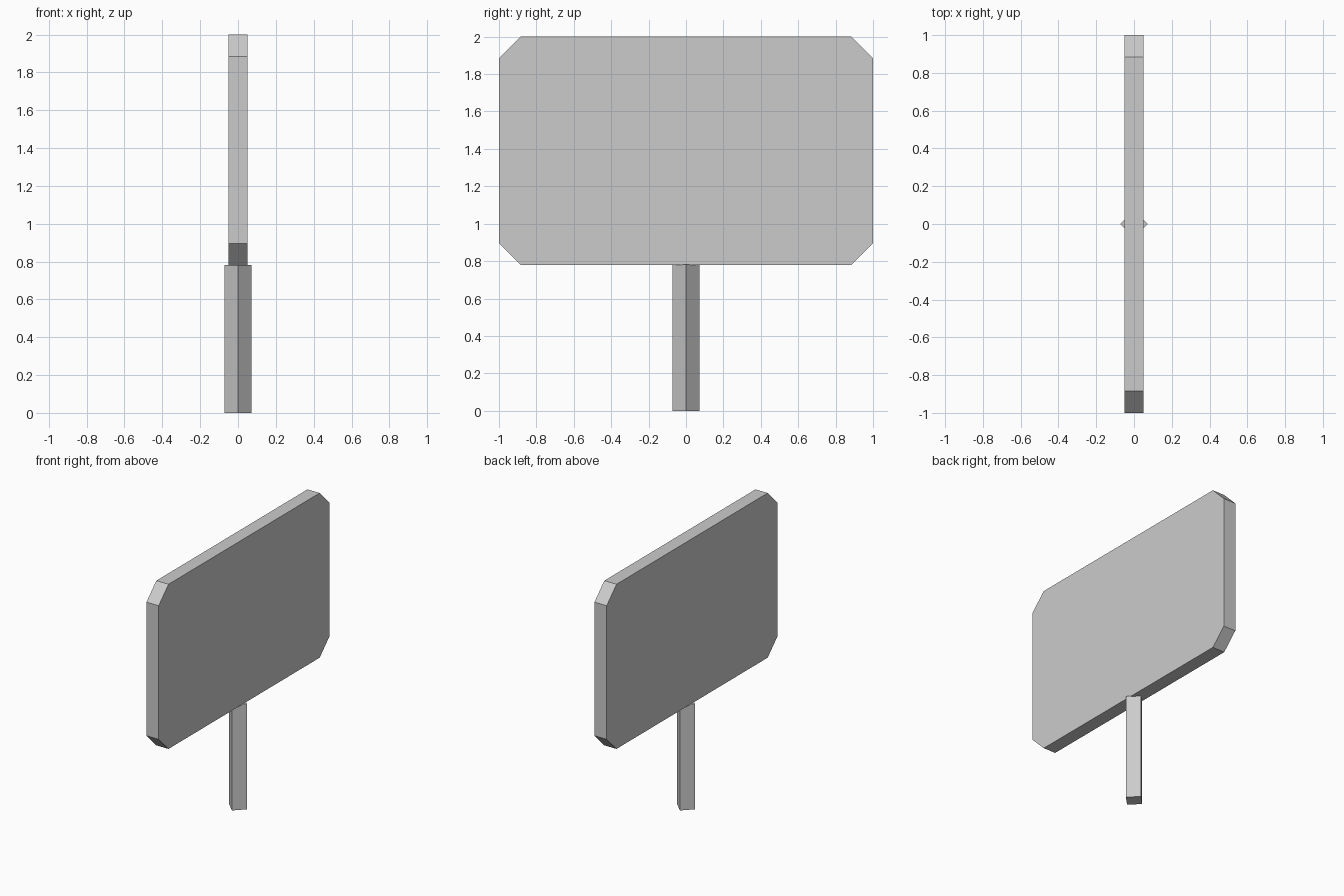
import bpy, bmesh
from mathutils import Vector

if "Cube" in bpy.data.objects:
    bpy.data.objects.remove(bpy.data.objects["Cube"])


def prism(name, outline, offset):
    """Extrude a flat outline along an offset into a closed flat-faced solid."""
    bm = bmesh.new()
    face = bm.faces.new([bm.verts.new(p) for p in outline])
    ext = bmesh.ops.extrude_face_region(bm, geom=[face], use_keep_orig=True)
    verts = [g for g in ext["geom"] if isinstance(g, bmesh.types.BMVert)]
    bmesh.ops.translate(bm, verts=verts, vec=Vector(offset))
    bmesh.ops.recalc_face_normals(bm, faces=bm.faces)
    mesh = bpy.data.meshes.new(name)
    bm.to_mesh(mesh)
    bm.free()
    obj = bpy.data.objects.new(name, mesh)
    bpy.context.collection.objects.link(obj)
    return obj


# Sign board: thin panel with clipped corners
W, LOW, HIGH, CUT, HALF_T = 1.0, 0.78, 2.0, 0.115, 0.05
right = [(W - CUT, LOW), (W, LOW + CUT), (W, HIGH - CUT), (W - CUT, HIGH)]
outline = right + [(-y, z) for y, z in reversed(right)]
prism("sign_board", [(-HALF_T, y, z) for y, z in outline], (2 * HALF_T, 0, 0))

# Post: square bar turned 45 degrees
R = 0.072
prism("post", [(R, 0, 0), (0, R, 0), (-R, 0, 0), (0, -R, 0)], (0, 0, 0.783))
